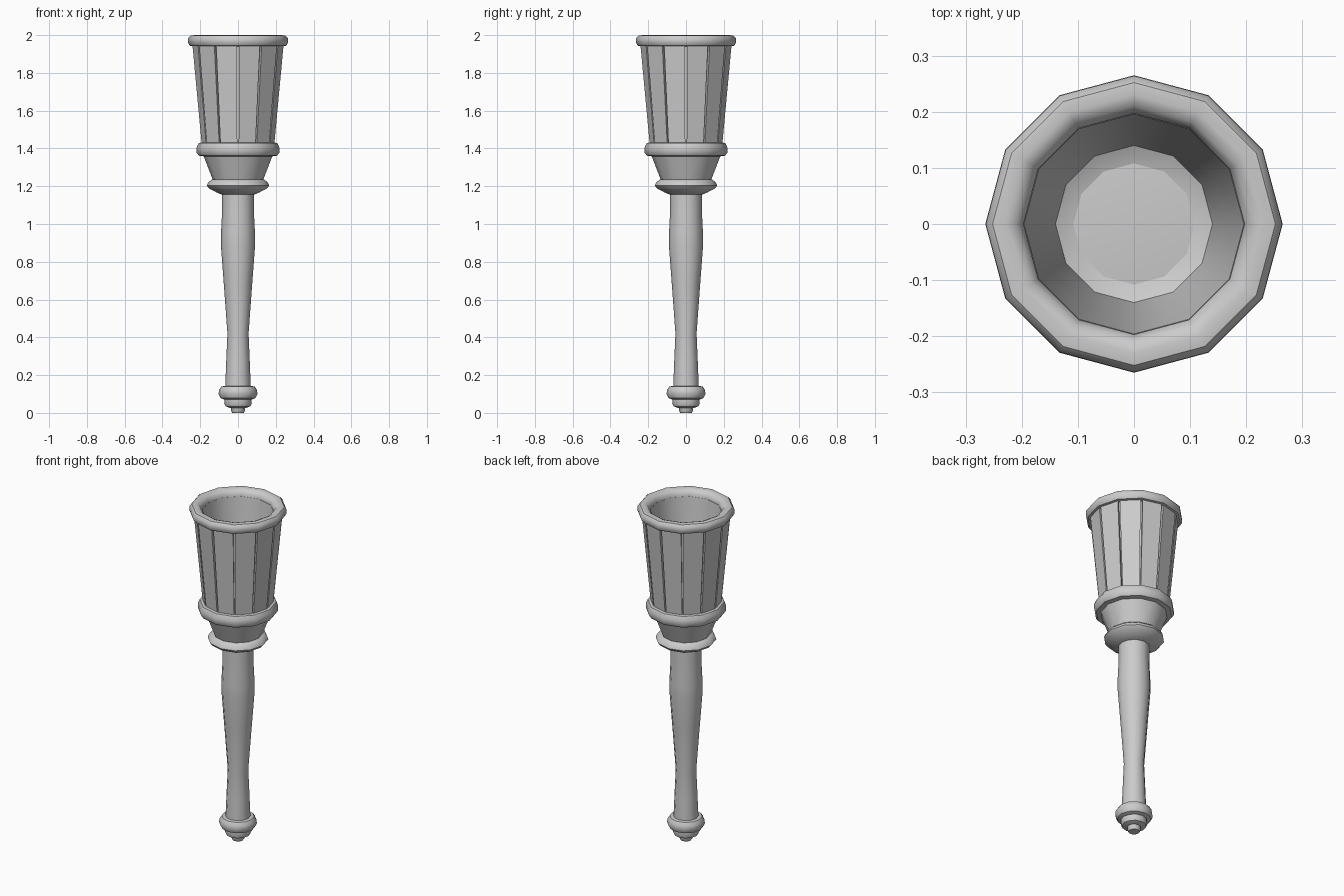
import bpy, bmesh
from math import sin, cos, tan, pi, radians

if "Cube" in bpy.data.objects:
    bpy.data.objects.remove(bpy.data.objects["Cube"])

SIDES = 12


def finish(name, bm):
    bmesh.ops.recalc_face_normals(bm, faces=bm.faces)
    me = bpy.data.meshes.new(name)
    bm.to_mesh(me)
    bm.free()
    ob = bpy.data.objects.new(name, me)
    bpy.context.collection.objects.link(ob)
    bpy.ops.object.select_all(action='DESELECT')
    ob.select_set(True)
    bpy.context.view_layer.objects.active = ob
    bpy.ops.object.shade_smooth_by_angle(angle=radians(42))
    return ob


def lathe(name, profile, closed=False):
    """Turn a list of (radius, z) into a 12-sided solid, or a ring if closed."""
    bm = bmesh.new()
    rings = [[bm.verts.new((r * cos(2 * pi * i / SIDES), r * sin(2 * pi * i / SIDES), z))
              for i in range(SIDES)] for r, z in profile]
    pairs = list(zip(rings, rings[1:]))
    if closed:
        pairs.append((rings[-1], rings[0]))
    else:
        bm.faces.new(rings[0])
        bm.faces.new(rings[-1])
    for a, b in pairs:
        for i in range(SIDES):
            j = (i + 1) % SIDES
            bm.faces.new((a[i], a[j], b[j], b[i]))
    return finish(name, bm)


# Stepped pommel at the foot
lathe("pommel_tip", [(0.03, 0.0), (0.036, 0.01), (0.038, 0.04)])
lathe("pommel_step", [(0.045, 0.027), (0.066, 0.035), (0.073, 0.05), (0.07, 0.08)])
lathe("pommel_ring", [(0.07, 0.07), (0.092, 0.078), (0.103, 0.10), (0.10, 0.122),
                      (0.088, 0.14), (0.06, 0.143)])

# Turned handle
lathe("handle", [(0.068, 0.13), (0.062, 0.28), (0.056, 0.42), (0.075, 0.68),
                 (0.09, 0.88), (0.09, 0.95), (0.085, 1.05), (0.085, 1.18)])

# Collar, flared neck and upper band
lathe("collar", [(0.085, 1.155), (0.115, 1.168), (0.152, 1.187), (0.165, 1.203),
                 (0.158, 1.22), (0.138, 1.236), (0.11, 1.238)])
lathe("neck", [(0.13, 1.225), (0.188, 1.375)])
lathe("band", [(0.18, 1.358), (0.208, 1.362), (0.219, 1.378), (0.219, 1.405),
               (0.208, 1.428), (0.18, 1.434)])

# Hollow cup behind the slats
lathe("cup", [(0.175, 1.41), (0.227, 1.96), (0.196, 1.96), (0.165, 1.65),
              (0.14, 1.45), (0.10, 1.43)])

# Rounded rim
lathe("rim", [(0.236, 1.94), (0.255, 1.944), (0.265, 1.96), (0.264, 1.983), (0.252, 1.997),
              (0.23, 2.0), (0.21, 1.992), (0.197, 1.97), (0.197, 1.945)], closed=True)

# Twelve tapered slats, one per side, with narrow gaps at the corners
bm = bmesh.new()
half = pi / SIDES
for k in range(SIDES):
    a = 2 * pi * (k + 0.5) / SIDES
    corners = []
    for radius, z, gap in ((0.193, 1.42, 0.004), (0.243, 1.95, 0.006)):
        w = radius * sin(half) - gap
        for d, s in ((0, -1), (0, 1), (0.018, 1), (0.018, -1)):
            n = radius * cos(half) - d
            t = s * (w - d * tan(half))
            corners.append(bm.verts.new((n * cos(a) - t * sin(a), n * sin(a) + t * cos(a), z)))
    bm.faces.new(corners[:4])
    bm.faces.new(corners[4:])
    for i in range(4):
        j = (i + 1) % 4
        bm.faces.new((corners[i], corners[j], corners[j + 4], corners[i + 4]))
finish("slats", bm)
